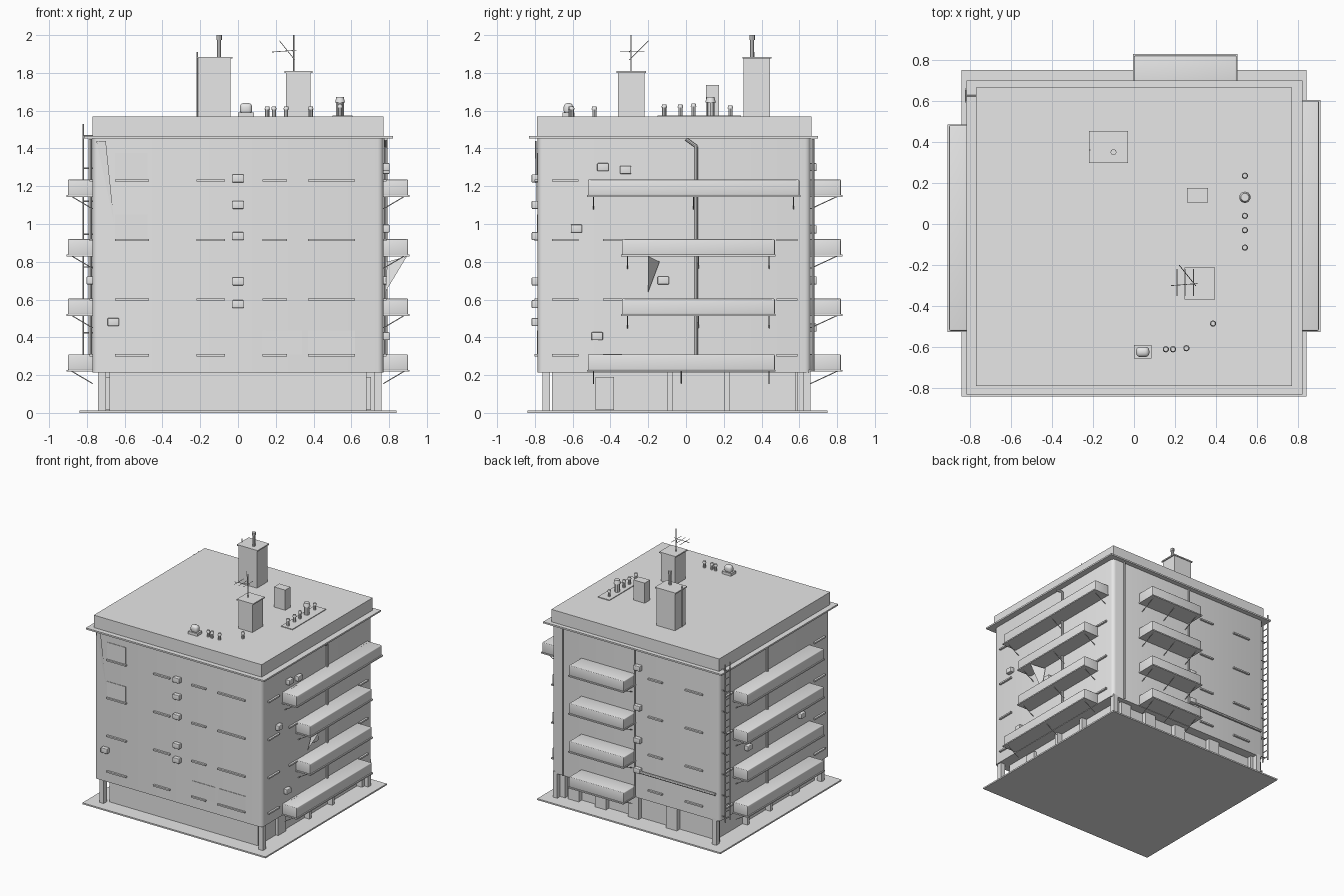
import bpy, bmesh, math
from mathutils import Vector

if "Cube" in bpy.data.objects:
    bpy.data.objects.remove(bpy.data.objects["Cube"], do_unlink=True)

GREY = (0.8, 0.8, 0.8, 1)
mat = bpy.data.materials.new("plain grey")
mat.use_nodes = True
mat.diffuse_color = GREY
mat.node_tree.nodes["Principled BSDF"].inputs["Base Color"].default_value = GREY


def finish(name, bm, smooth=False):
    me = bpy.data.meshes.new(name)
    bmesh.ops.recalc_face_normals(bm, faces=bm.faces)
    bm.to_mesh(me)
    bm.free()
    me.materials.append(mat)
    ob = bpy.data.objects.new(name, me)
    bpy.context.collection.objects.link(ob)
    if smooth:
        bpy.ops.object.select_all(action='DESELECT')
        ob.select_set(True)
        bpy.context.view_layer.objects.active = ob
        bpy.ops.object.shade_smooth_by_angle(angle=math.radians(40))
    return ob


def box(name, x, y, z, bevel=0.0, vertical=False):
    """Box from three (low, high) ranges, optionally with rounded edges."""
    bm = bmesh.new()
    bmesh.ops.create_cube(bm, size=1)
    for v in bm.verts:
        v.co = [(r[0] + r[1]) / 2 + c * (r[1] - r[0]) for r, c in zip((x, y, z), v.co)]
    if bevel:
        edges = [e for e in bm.edges
                 if not vertical or abs(e.verts[0].co.z - e.verts[1].co.z) > 0.01]
        bmesh.ops.bevel(bm, geom=edges, offset=bevel, segments=3, profile=0.5, affect='EDGES')
    return finish(name, bm, bevel > 0)


def rod(name, points, r, sides=8, r_top=None):
    """Chain of cylinders through the points."""
    bm = bmesh.new()
    for a, b in zip(points, points[1:]):
        a, b = Vector(a), Vector(b)
        made = bmesh.ops.create_cone(bm, cap_ends=True, segments=sides, radius1=r,
                                     radius2=r if r_top is None else r_top, depth=(b - a).length)
        turn = (b - a).to_track_quat('Z', 'Y')
        for v in made["verts"]:
            v.co = turn @ v.co + (a + b) / 2
    return finish(name, bm, True)


def sheet(name, points):
    bm = bmesh.new()
    bm.faces.new([bm.verts.new(p) for p in points])
    return finish(name, bm)


# wall limits
X, FRONT, BACK = 0.77, -0.785, 0.66
ROWS = (1.23, 0.915, 0.6, 0.305)


def on_wall(name, side, u, z, depth, bevel=0.0):
    """Box standing out from a wall: u is the range along it."""
    if side in ("left", "right"):
        x = (X - 0.005, X + depth) if side == "left" else (-X - depth, -X + 0.005)
        return box(name, x, u, z, bevel)
    y = (FRONT - depth, FRONT + 0.005) if side == "front" else (BACK - 0.005, BACK + depth)
    return box(name, u, y, z, bevel)


def wall_point(side, u, z, out):
    if side in ("left", "right"):
        return ((X + out) * (1 if side == "left" else -1), u, z)
    return (u, FRONT - out if side == "front" else BACK + out, z)


# ground slab, recessed ground floor, corner posts
box("ground_slab", (-0.84, 0.84), (-0.84, 0.75), (0, 0.012))
box("ground_floor_core", (-0.68, 0.68), (-0.71, 0.58), (0.01, 0.23))
for px in (-0.74, 0.72):
    for py in (-0.76, 0.62):
        box("corner_post", (px, px + 0.04), (py, py + 0.04), (0.01, 0.23))
for s in (-1, 1):
    box("ground_door", (s * 0.685 - 0.02, s * 0.685 + 0.02), (-0.48, -0.38), (0.015, 0.19))
    for py in (-0.1, 0.2, 0.59):
        box("ground_pier", (s * 0.70 - 0.025, s * 0.70 + 0.025), (py, py + 0.03), (0.01, 0.23))
for px in (-0.35, 0.0, 0.3, 0.55):
    box("back_pier", (px, px + 0.1), (0.57, 0.62), (0.01, 0.23))

# main block and roof
box("main_block", (-X, X), (FRONT, BACK), (0.215, 1.46), 0.03, True)
box("cornice", (-0.815, 0.82), (-0.83, 0.70), (1.452, 1.465))
box("roof_block", (-X, X), (-0.79, 0.665), (1.46, 1.568))

# balconies with slabs and struts
LONG, SHORT = (-0.52, 0.47), (-0.34, 0.47)
spans = {"left": [(-0.52, 0.6), SHORT, SHORT, LONG],
         "right": [(-0.52, 0.48)] * 4,
         "back": [(0.0, 0.5)] * 4}
for side, ranges in spans.items():
    out = 0.16 if side == "back" else 0.13
    for (a, b), top in zip(ranges, ROWS):
        on_wall("balcony", side, (a, b), (top - 0.08, top + 0.005), out, 0.006)
        on_wall("balcony_slab", side, (a - 0.005, b + 0.005), (top - 0.087, top - 0.077), out + 0.008)
        for u in (a + 0.03, (a + b) / 2, b - 0.03):
            rod("balcony_strut", [wall_point(side, u, top - 0.15, 0),
                                  wall_point(side, u, top - 0.085, out - 0.02)], 0.003, 5)

# window sills
sills = {"front": [(-0.65, -0.47), (-0.22, -0.07), (0.13, 0.26), (0.37, 0.62)],
         "left": [(-0.71, -0.57), (-0.44, -0.34), (0.48, 0.59)],
         "right": [(-0.71, -0.57), (0.5, 0.59)],
         "back": [(-0.62, -0.46), (-0.25, -0.12)]}
for side, ranges in sills.items():
    for u in ranges:
        for z in ROWS:
            on_wall("window_sill", side, u, (z - 0.006, z + 0.006), 0.016)

# front window panels
for u, z in (((-0.65, -0.48), (1.235, 1.375)), ((-0.65, -0.48), (0.92, 1.05)),
             ((0.13, 0.34), (0.31, 0.435)), ((0.37, 0.62), (0.31, 0.435))):
    on_wall("window_panel", "front", u, z, 0.004)

# air conditioners
units = {"front": [(0, 1.24), (0, 1.1), (0, 0.935), (0, 0.695), (0, 0.575), (-0.66, 0.48)],
         "left": [(-0.44, 1.3), (-0.32, 1.285), (-0.58, 0.975), (-0.12, 0.7), (-0.47, 0.405)],
         "right": [(-0.4, 0.7), (0.3, 0.7)],
         "back": [(-0.03, 1.3), (-0.03, 0.97), (-0.03, 0.7), (-0.03, 0.45)]}
for side, spots in units.items():
    for u, z in spots:
        on_wall("air_conditioner", side, (u - 0.03, u + 0.03), (z - 0.02, z + 0.022), 0.032, 0.005)

# drain pipes
rod("left_drain", [wall_point("left", 0.0, 1.45, 0.012), wall_point("left", 0.055, 1.41, 0.012),
                   wall_point("left", 0.055, 0.22, 0.012)], 0.009)
rod("right_drain", [wall_point("right", 0.05, 1.45, 0.012), wall_point("right", 0.05, 0.22, 0.012)], 0.009)
for u in (0.66, 0.0):
    rod("back_drain", [wall_point("back", u, 1.45, 0.012), wall_point("back", u, 0.22, 0.012)], 0.007)
rod("back_pipe", [wall_point("back", -0.06, 0.44, 0.015), wall_point("back", -0.74, 0.44, 0.015)], 0.012)

# ladder on the back corner
for y in (0.595, 0.655):
    rod("ladder_rail", [(-0.82, y, 0.22), (-0.82, y, 1.53)], 0.005, 6)
for i in range(22):
    z = 0.25 + i * 0.058
    rod("ladder_rung", [(-0.82, 0.595, z), (-0.82, 0.655, z)], 0.004, 5)
    if i % 3 == 0:
        rod("ladder_bracket", [(-0.76, 0.625, z), (-0.82, 0.625, z)], 0.004, 5)

# loose cloth strips
sheet("front_strip", [wall_point("front", *p) for p in
                      ((-0.75, 1.44, 0.006), (-0.7, 1.44, 0.015), (-0.655, 1.0, 0.006))])
sheet("left_strip", [wall_point("left", *p) for p in
                     ((-0.2, 0.64, 0.01), (-0.2, 0.83, 0.125), (-0.14, 0.8, 0.02))])

# chimneys, roof box and antenna
for (x, y), top in ((((-0.21, -0.04), (0.305, 0.445)), 1.885), (((0.255, 0.385), (-0.36, -0.22)), 1.81)):
    box("chimney", x, y, (1.56, top))
    box("chimney_cap", (x[0] - 0.01, x[1] + 0.01), (y[0] - 0.007, y[1] + 0.007), (top - 0.01, top))
rod("chimney_flue", [(-0.1, 0.35, 1.88), (-0.1, 0.35, 1.98)], 0.011)
rod("flue_cap", [(-0.1, 0.35, 1.975), (-0.1, 0.35, 2.0)], 0.015)
rod("chimney_cable", [(-0.215, 0.36, 1.56), (-0.215, 0.36, 1.91)], 0.004, 5)
box("roof_box", (0.257, 0.36), (0.105, 0.175), (1.56, 1.735))
rod("antenna_mast", [(0.295, -0.29, 1.8), (0.295, -0.29, 2.0)], 0.003, 5)
rod("antenna_boom", [(0.18, -0.3, 1.91), (0.31, -0.29, 1.92)], 0.002, 5)
rod("antenna_arm", [(0.22, -0.2, 1.97), (0.3, -0.3, 1.87)], 0.002, 5)
for x in (0.21, 0.25, 0.29):
    rod("antenna_element", [(x, -0.35, 1.915), (x, -0.22, 1.915)], 0.002, 5)


# roof vents
def vent(x, y, height, r):
    rod("vent_pipe", [(x, y, 1.56), (x, y, 1.568 + height)], r)
    rod("vent_cap", [(x, y, 1.568 + height - r * 1.5), (x, y, 1.568 + height)], r * 1.4, 10, r)


box("vent_plinth", (0.5, 0.605), (-0.15, 0.29), (1.56, 1.574))
for y, h, r in ((0.235, 0.06, 0.011), (0.13, 0.105, 0.02), (0.04, 0.07, 0.011),
                (-0.03, 0.065, 0.011), (-0.115, 0.065, 0.011)):
    vent(0.54, y, h, r)
for x, y in ((0.155, -0.61), (0.19, -0.61), (0.255, -0.605), (0.385, -0.485)):
    vent(x, y, 0.055, 0.011)
box("skylight_base", (0.0, 0.085), (-0.655, -0.59), (1.56, 1.59))
box("skylight_hood", (0.01, 0.075), (-0.648, -0.598), (1.58, 1.64), 0.02)
